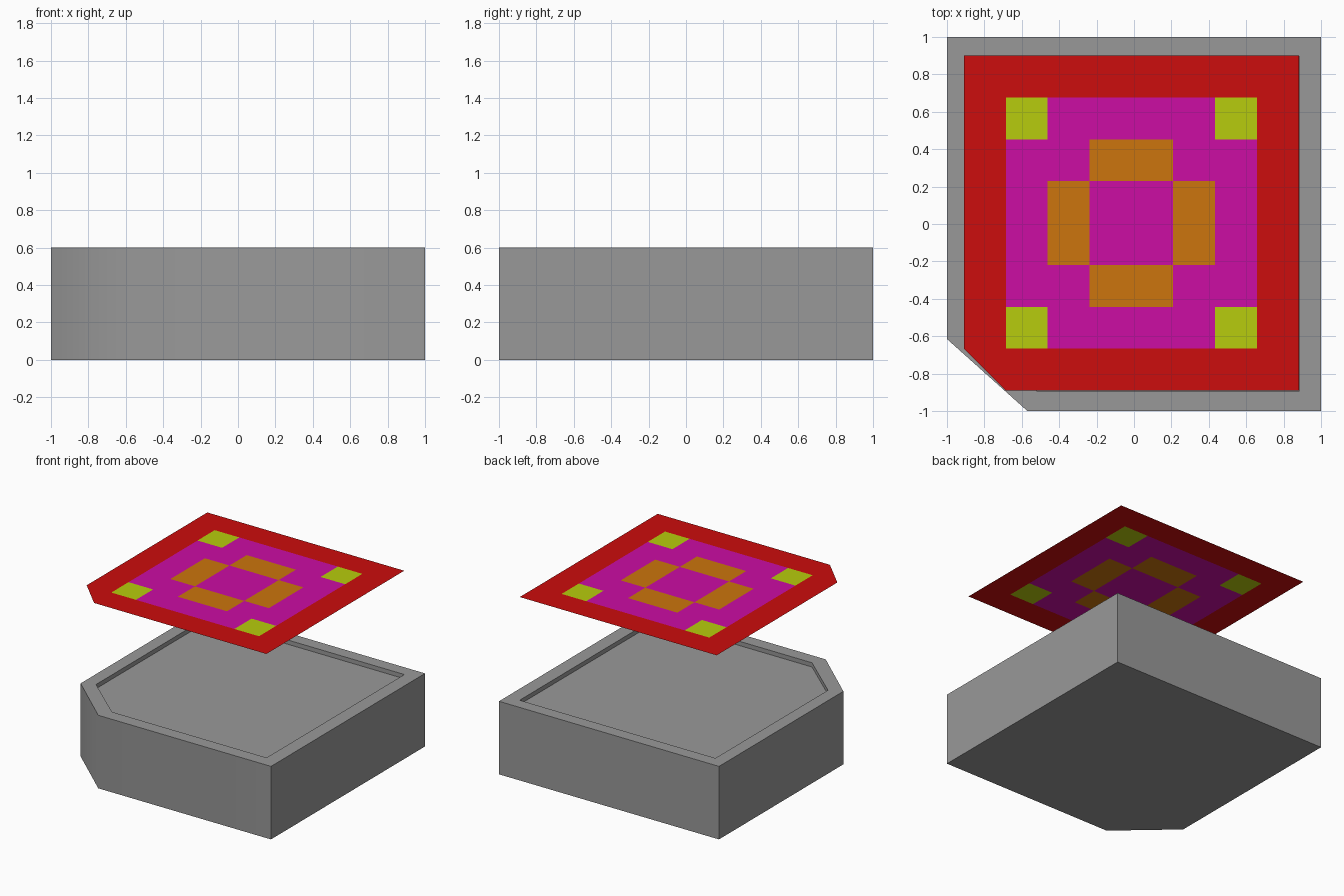
import bpy, bmesh, math

if "Cube" in bpy.data.objects:
    bpy.data.objects.remove(bpy.data.objects["Cube"])


def material(name, srgb):
    mat = bpy.data.materials.new(name)
    lin = [c / 12.92 if c <= 0.04045 else ((c + 0.055) / 1.055) ** 2.4 for c in srgb]
    mat.diffuse_color = (*lin, 1)
    mat.use_nodes = True
    mat.node_tree.nodes["Principled BSDF"].inputs["Base Color"].default_value = mat.diffuse_color
    return mat


def add_object(name, bm, mats):
    mesh = bpy.data.meshes.new(name)
    bm.to_mesh(mesh)
    bm.free()
    for m in mats:
        mesh.materials.append(m)
    obj = bpy.data.objects.new(name, mesh)
    bpy.context.collection.objects.link(obj)
    return obj


grey = material("grey", (0.6, 0.6, 0.6))
red = material("red", (0.8, 0.05, 0.05))
magenta = material("magenta", (0.8, 0.05, 0.64))
orange = material("orange", (0.8, 0.46, 0.05))
lime = material("lime", (0.72, 0.8, 0.05))


# Square outline with the front left corner cut off
def outline(x0, x1, y0, y1, cut_x, cut_y, z):
    return [(cut_x, y0, z), (x1, y0, z), (x1, y1, z), (x0, y1, z), (x0, cut_y, z)]


# Base block with a shallow recess in the top
H, DEPTH = 0.6, 0.035
outer = (-1, 1, -1, 1, -0.57, -0.615)
inner = (-0.895, 0.885, -0.893, 0.896, -0.52, -0.565)
bm = bmesh.new()
rings = [[bm.verts.new(p) for p in outline(*shape, z)]
         for shape, z in ((outer, 0), (outer, H), (inner, H), (inner, H - DEPTH))]
bm.faces.new(rings[0][::-1])
bm.faces.new(rings[-1])
for low, high in zip(rings, rings[1:]):
    for i in range(5):
        j = (i + 1) % 5
        bm.faces.new((low[i], low[j], high[j], high[i]))
base = add_object("base_block", bm, [grey])
bpy.context.view_layer.objects.active = base
base.select_set(True)
bpy.ops.object.shade_smooth_by_angle(angle=math.radians(45))
base.select_set(False)

# Floating patterned sheet: 8 x 8 cells, one corner cell halved
HALF, CX, CY, Z = 0.895, -0.014, 0.005, 1.45
CELL = HALF / 4
bm = bmesh.new()
bmesh.ops.create_grid(bm, x_segments=8, y_segments=8, size=HALF)
corner = min(bm.verts, key=lambda v: v.co.x + v.co.y)
ends = [e.other_vert(corner) for e in corner.link_edges]
bmesh.ops.connect_verts(bm, verts=ends)
bmesh.ops.delete(bm, geom=[corner], context='VERTS')

# Colour cells by their distance from the centre, in whole cells
for f in bm.faces:
    c = f.calc_center_median()
    a, b = sorted((int(abs(c.x) / CELL), int(abs(c.y) / CELL)))
    if b == 3:
        f.material_index = 0
    elif (a, b) == (2, 2):
        f.material_index = 3
    elif (a, b) == (0, 1):
        f.material_index = 2
    else:
        f.material_index = 1
sheet = add_object("patterned_sheet", bm, [red, magenta, orange, lime])
sheet.location = (CX, CY, Z)
